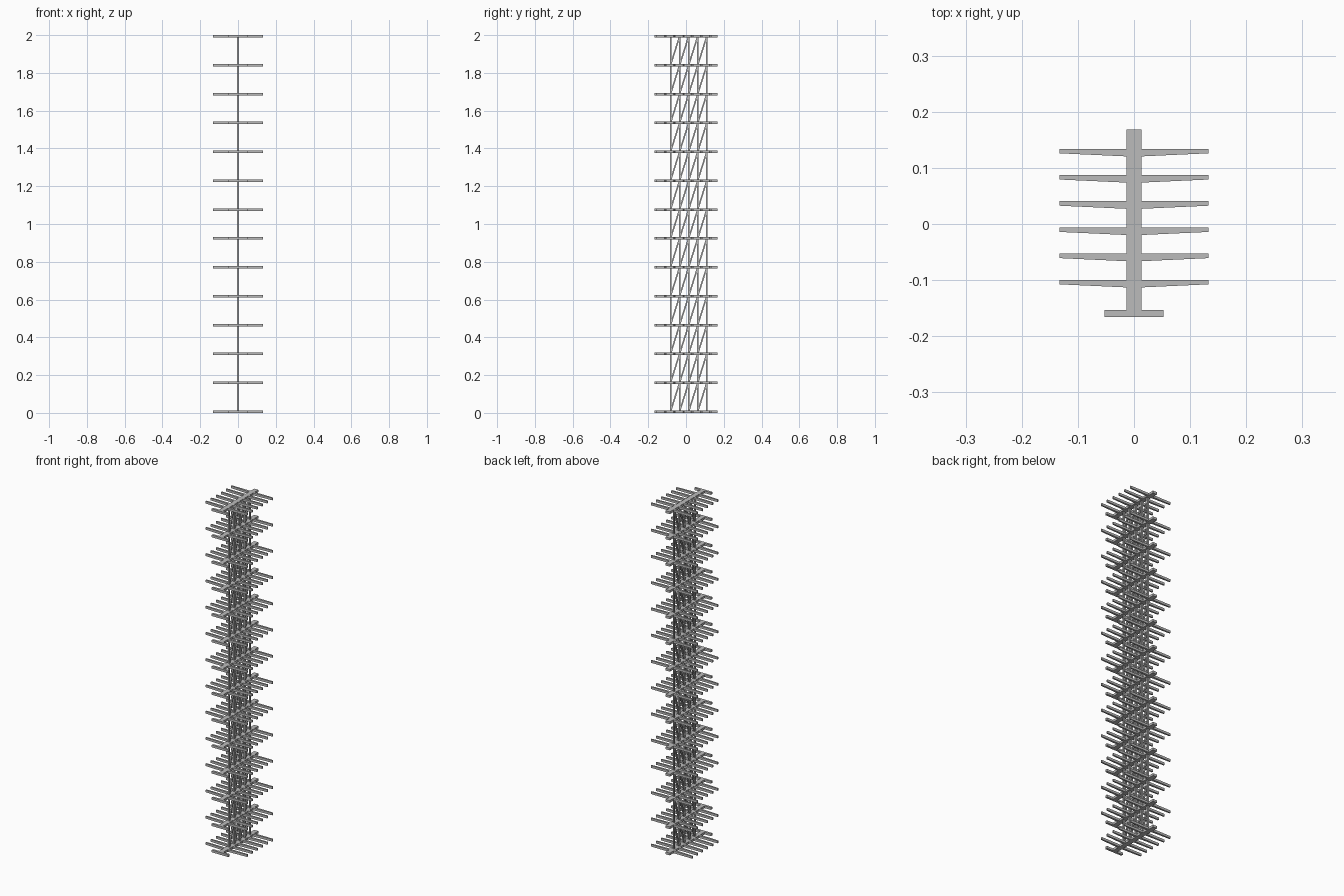
import bpy
import bmesh
from mathutils import Vector

cube = bpy.data.objects.get("Cube")
if cube:
    bpy.data.objects.remove(cube, do_unlink=True)

LEVELS = 14
THICK = 0.0134
STEP = (2 - THICK) / (LEVELS - 1)
ROD = 0.008
POSTS = [-0.082 + 0.048 * i for i in range(5)]

metal = bpy.data.materials.new("light grey metal")
GREY = (0.5, 0.5, 0.5, 1)
metal.diffuse_color = GREY
metal.use_nodes = True
metal.node_tree.nodes["Principled BSDF"].inputs["Base Color"].default_value = GREY


def prism(bm, outline, offset):
    """Extrude a flat outline along an offset into a closed solid."""
    face = bm.faces.new([bm.verts.new(p) for p in outline])
    ext = bmesh.ops.extrude_face_region(bm, geom=[face])
    verts = [g for g in ext["geom"] if isinstance(g, bmesh.types.BMVert)]
    bmesh.ops.translate(bm, verts=verts, vec=Vector(offset))


def slab(bm, half_x, y0, y1, z):
    prism(bm, [(-half_x, y0, z), (half_x, y0, z), (half_x, y1, z), (-half_x, y1, z)],
          (0, 0, THICK))


def finish(name, bm):
    bmesh.ops.recalc_face_normals(bm, faces=bm.faces)
    mesh = bpy.data.meshes.new(name)
    bm.to_mesh(mesh)
    bm.free()
    mesh.materials.append(metal)
    bpy.context.collection.objects.link(bpy.data.objects.new(name, mesh))


booms, end_bars, arms = bmesh.new(), bmesh.new(), bmesh.new()
for level in range(LEVELS):
    z = level * STEP
    # Long boom and the short bar across its front end
    slab(booms, 0.0134, -0.166, 0.168, z)
    slab(end_bars, 0.053, -0.166, -0.153, z)
    # Tapered arms: straight back edge, front edge narrowing to the tips
    for i in range(6):
        back = 0.134 - 0.0467 * i
        prism(arms, [(-0.133, back, z), (-0.133, back - 0.008, z),
                     (-0.0134, back - 0.0135, z), (0.0134, back - 0.0135, z),
                     (0.133, back - 0.008, z), (0.133, back, z)], (0, 0, THICK))
finish("booms", booms)
finish("front_end_bars", end_bars)
finish("tapered_arms", arms)

# Upright posts running the full height
posts = bmesh.new()
for y in POSTS:
    a, b, h = y - ROD / 2, y + ROD / 2, ROD / 2
    prism(posts, [(-h, a, 0), (h, a, 0), (h, b, 0), (-h, b, 0)], (0, 0, 2))
finish("upright_posts", posts)

# Diagonal braces rising towards the back in every bay
braces = bmesh.new()
for level in range(LEVELS - 1):
    z0, z1 = level * STEP + THICK / 2, (level + 1) * STEP + THICK / 2
    for y0, y1 in zip(POSTS, POSTS[1:]):
        h = ROD / 2
        prism(braces, [(-h, y0 - h, z0), (-h, y0 + h, z0), (-h, y1 + h, z1), (-h, y1 - h, z1)],
              (ROD, 0, 0))
finish("diagonal_braces", braces)
